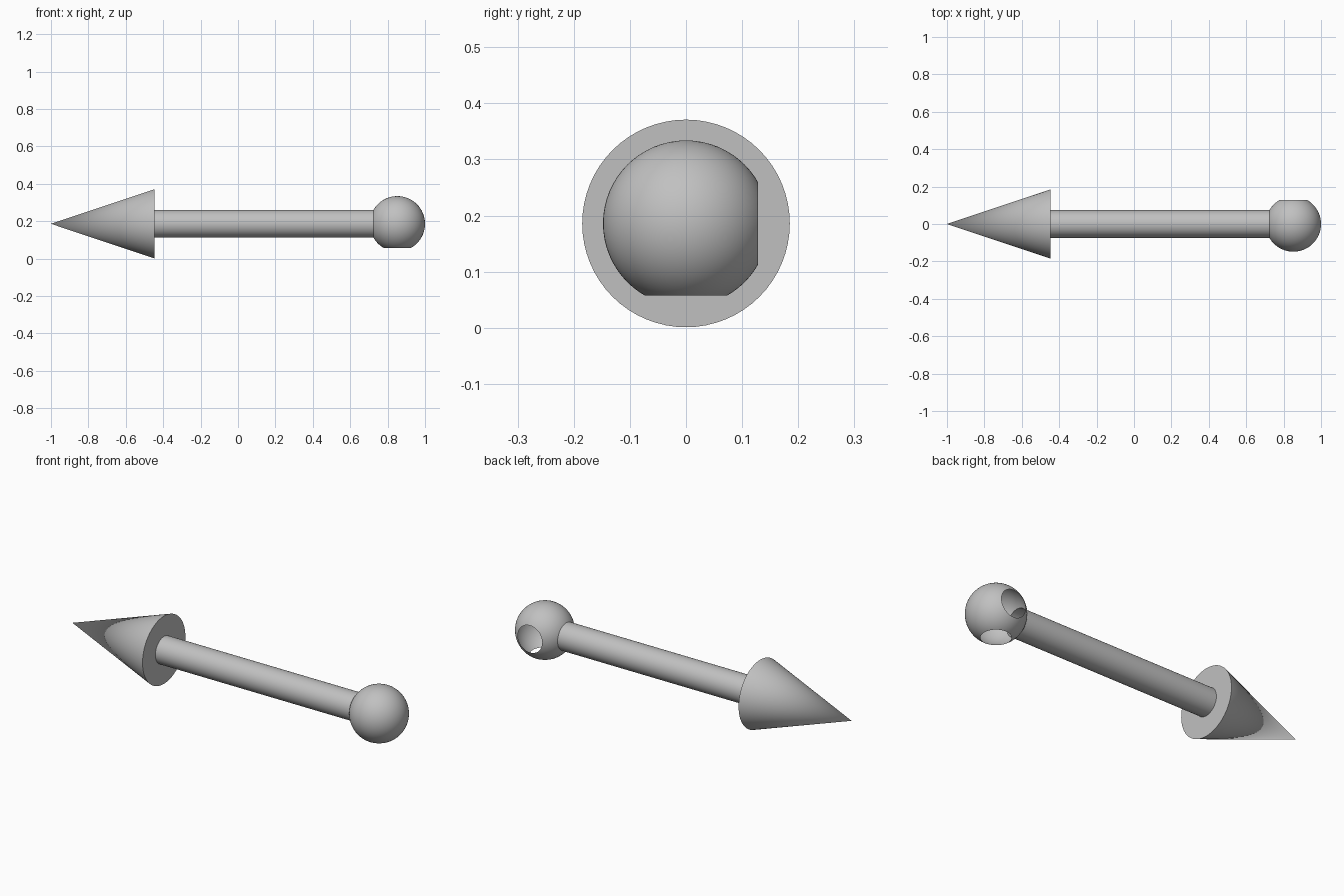
import bpy, bmesh, math
from mathutils import Matrix, Vector

cube = bpy.data.objects.get("Cube")
if cube:
    bpy.data.objects.remove(cube)

AXIS_Z = 0.186
BALL_X, BALL_R, HOLE_R = 0.852, 0.148, 0.074
CUT = math.sqrt(BALL_R**2 - HOLE_R**2)
HEAD_X, HEAD_R = -0.447, 0.185

grey = bpy.data.materials.new("plain_grey")
grey.use_nodes = True
colour = (0.53, 0.53, 0.53, 1)
grey.diffuse_color = colour
grey.node_tree.nodes["Principled BSDF"].inputs["Base Color"].default_value = colour


def finish(bm, name):
    mesh = bpy.data.meshes.new(name)
    bm.to_mesh(mesh)
    bm.free()
    mesh.materials.append(grey)
    obj = bpy.data.objects.new(name, mesh)
    bpy.context.collection.objects.link(obj)
    bpy.ops.object.select_all(action='DESELECT')
    obj.select_set(True)
    bpy.context.view_layer.objects.active = obj
    bpy.ops.object.shade_smooth_by_angle(angle=math.radians(35))


def along_x(name, x0, x1, r0, r1, capped):
    """Cone or tube lying along the x axis."""
    bm = bmesh.new()
    place = Matrix.Translation(((x0 + x1) / 2, 0, AXIS_Z)) @ Matrix.Rotation(math.pi / 2, 4, 'Y')
    bmesh.ops.create_cone(bm, cap_ends=capped, segments=64, radius1=r0,
                          radius2=r1, depth=x1 - x0, matrix=place)
    bmesh.ops.remove_doubles(bm, verts=bm.verts, dist=1e-5)
    bmesh.ops.recalc_face_normals(bm, faces=bm.faces)
    finish(bm, name)


# Pointed head and open tubular shaft
along_x("arrow_head", -1, HEAD_X, 0, HEAD_R, True)
along_x("shaft", HEAD_X, BALL_X - CUT, HOLE_R, HOLE_R, False)

# Hollow ball with round openings for the shaft, the back and the underside
bm = bmesh.new()
bmesh.ops.create_uvsphere(bm, u_segments=64, v_segments=32, radius=BALL_R)
for side in (Vector((-1, 0, 0)), Vector((0, 1, 0)), Vector((0, 0, -1))):
    bmesh.ops.bisect_plane(bm, geom=bm.verts[:] + bm.edges[:] + bm.faces[:],
                           plane_co=side * CUT, plane_no=side, clear_outer=True)
bmesh.ops.translate(bm, verts=bm.verts, vec=(BALL_X, 0, AXIS_Z))
finish(bm, "ball_joint")
